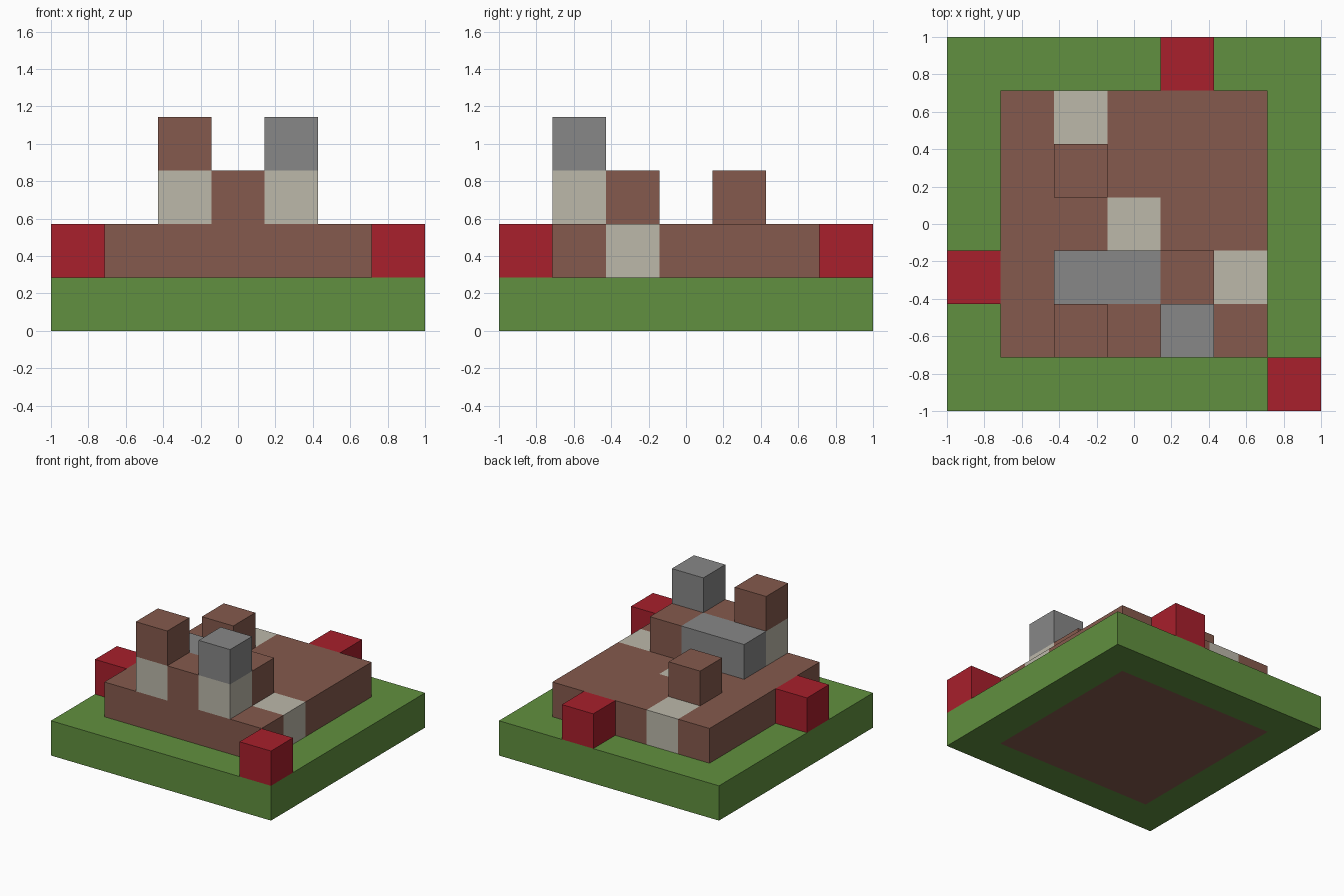
import bpy
import bmesh
from mathutils import Matrix, Vector

old = bpy.data.objects.get("Cube")
if old:
    bpy.data.objects.remove(old, do_unlink=True)

GRID = 7
CELL = 2 / GRID


def material(name, rgb):
    mat = bpy.data.materials.new(name)
    mat.use_nodes = True
    mat.diffuse_color = (*rgb, 1)
    bsdf = next(n for n in mat.node_tree.nodes if n.type == 'BSDF_PRINCIPLED')
    bsdf.inputs["Base Color"].default_value = (*rgb, 1)
    return mat


green = material("grass green", (0.12, 0.28, 0.05))
brown = material("earth brown", (0.235, 0.102, 0.074))
red = material("red", (0.392, 0.014, 0.025))
beige = material("pale stone", (0.503, 0.479, 0.402))
grey = material("grey stone", (0.242, 0.242, 0.242))


def square(start, stop, layer):
    return {(x, y, layer) for x in range(start, stop) for y in range(start, stop)}


# Cells are (column from -x, row from -y, layer from the ground)
soil_bed = square(1, 6, 0)
grass_border = square(0, GRID, 0) - soil_bed
pale_inlays = {(5, 2, 1), (3, 3, 1), (2, 5, 1)}
platform = square(1, 6, 1) - pale_inlays

parts = [
    ("grass_border", green, grass_border),
    ("soil_bed", brown, soil_bed),
    ("earth_platform", brown, platform),
    ("platform_pale_inlays", beige, pale_inlays),
    ("front_corner_red_block", red, {(6, 0, 1)}),
    ("right_side_red_block", red, {(0, 2, 1)}),
    ("back_red_block", red, {(4, 6, 1)}),
    ("tower_pale_bases", beige, {(2, 1, 2), (4, 1, 2)}),
    ("tower_link_blocks", brown, {(3, 1, 2), (4, 2, 2)}),
    ("grey_wall", grey, {(2, 2, 2), (3, 2, 2)}),
    ("back_earth_block", brown, {(2, 4, 2)}),
    ("brown_tower_top", brown, {(2, 1, 3)}),
    ("grey_tower_top", grey, {(4, 1, 3)}),
]
solid = set().union(*(cells for _, _, cells in parts))


def build(name, mat, cells):
    bm = bmesh.new()
    for cell in sorted(cells):
        centre = Vector(cell) + Vector((0.5, 0.5, 0.5))
        bmesh.ops.create_cube(bm, size=1, matrix=Matrix.Translation(centre))
    bm.normal_update()

    # Remove walls pressed against a neighbouring cell
    def buried(face):
        beyond = face.calc_center_median() + face.normal * 0.5
        return tuple(int(c // 1) for c in beyond) in solid

    bmesh.ops.delete(bm, geom=[f for f in bm.faces if buried(f)], context='FACES')
    bmesh.ops.remove_doubles(bm, verts=bm.verts, dist=0.001)
    for v in bm.verts:
        v.co = (v.co - Vector((GRID / 2, GRID / 2, 0))) * CELL

    mesh = bpy.data.meshes.new(name)
    bm.to_mesh(mesh)
    bm.free()
    mesh.materials.append(mat)
    bpy.context.collection.objects.link(bpy.data.objects.new(name, mesh))


for part in parts:
    build(*part)
